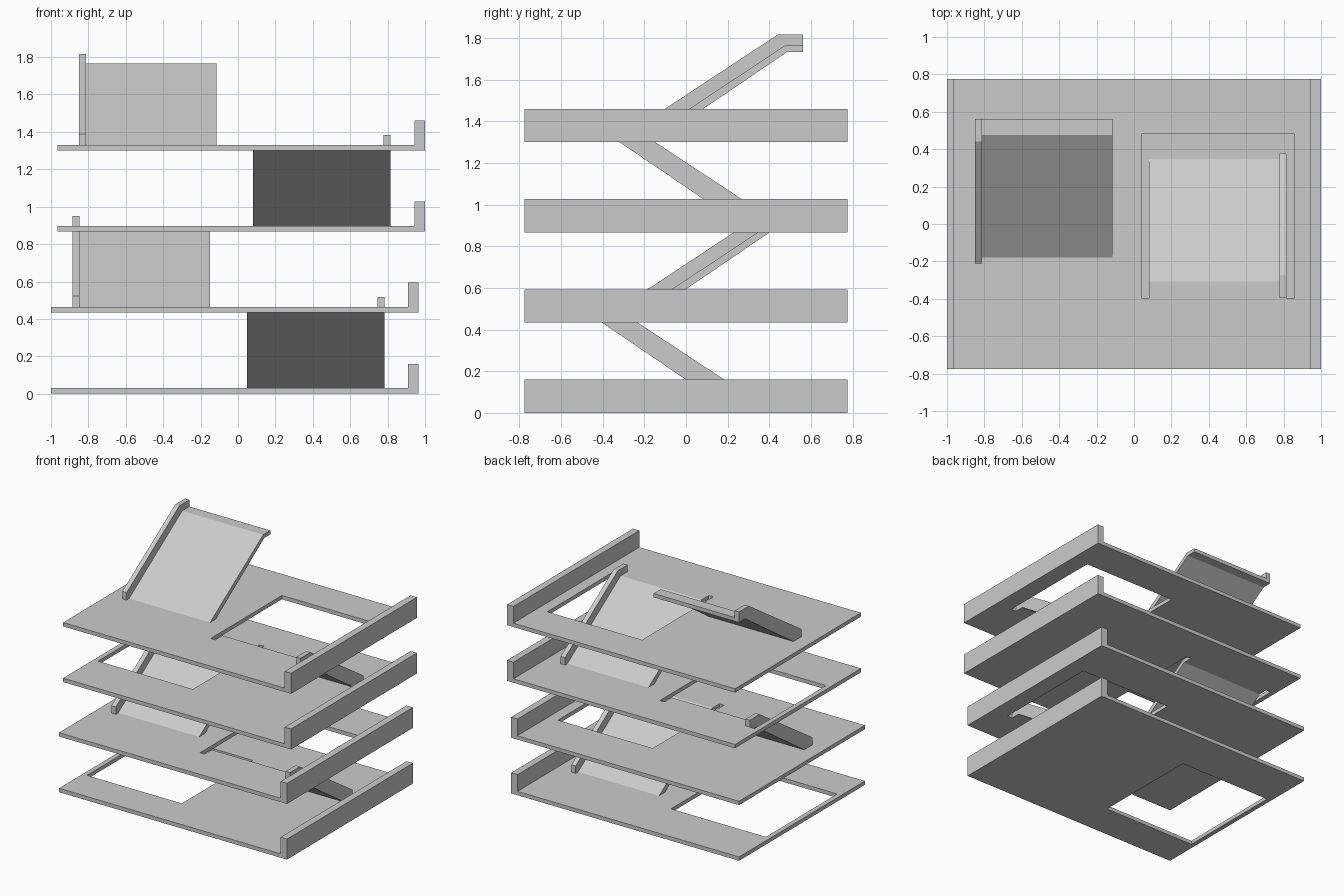
import bpy, bmesh
from mathutils import Matrix

if "Cube" in bpy.data.objects:
    bpy.data.objects.remove(bpy.data.objects["Cube"])

STEP, T = 0.4337, 0.03           # storey height, slab thickness
W, WALL = 0.055, 0.16            # parapet width and height
Y = 0.775


def finish(name, bm, matrix=None):
    if matrix:
        bmesh.ops.transform(bm, matrix=matrix, verts=bm.verts)
    bmesh.ops.dissolve_limit(bm, angle_limit=0.001, verts=bm.verts, edges=bm.edges)
    bmesh.ops.recalc_face_normals(bm, faces=bm.faces)
    me = bpy.data.meshes.new(name)
    bm.to_mesh(me)
    bm.free()
    ob = bpy.data.objects.new(name, me)
    bpy.context.collection.objects.link(ob)
    return ob


def extrude_up(bm, faces, h, axis=2):
    r = bmesh.ops.extrude_face_region(bm, geom=faces)
    vs = [g for g in r["geom"] if isinstance(g, bmesh.types.BMVert)]
    d = [0, 0, 0]
    d[axis] = h
    bmesh.ops.translate(bm, vec=d, verts=vs)


def floor(name, x0, x1, hole, z):
    """Slab with one rectangular ramp opening."""
    hx0, hx1, hy0, hy1 = hole
    xs, ys = [x0, hx0, hx1, x1], [-Y, hy0, hy1, Y]
    bm = bmesh.new()
    v = [[bm.verts.new((x, y, z)) for y in ys] for x in xs]
    faces = [bm.faces.new((v[i][j], v[i + 1][j], v[i + 1][j + 1], v[i][j + 1]))
             for i in range(3) for j in range(3) if (i, j) != (1, 1)]
    # keep the underside when extruding
    extrude_up(bm, faces, T)
    if len([f for f in bm.faces if all(abs(q.co.z - z) < 1e-6 for q in f.verts)]) == 0:
        for i in range(3):
            for j in range(3):
                if (i, j) != (1, 1):
                    bm.faces.new((v[i][j], v[i][j + 1], v[i + 1][j + 1], v[i + 1][j]))
    return finish(name, bm)


def prism(name, profile, x0, x1, matrix=None):
    """Extrude a (y, z) profile along x."""
    bm = bmesh.new()
    a = [bm.verts.new((x0, y, z)) for y, z in profile]
    b = [bm.verts.new((x1, y, z)) for y, z in profile]
    n = len(a)
    bm.faces.new(a)
    bm.faces.new(b[::-1])
    for i in range(n):
        bm.faces.new((a[i], b[i], b[(i + 1) % n], a[(i + 1) % n]))
    return finish(name, bm, matrix)


# Ramp profiles, z measured from the floor surface
END = 0.562
UNDER = [(-0.108, 0), (0.487, STEP - T), (END, STEP - T)]
DECK = UNDER + [(END, STEP), (0.475, STEP), (-0.18, 0)]
CURB = UNDER + [(END, 0.486), (0.44, 0.486), (-0.21, 0.058), (-0.21, 0)]
RX0, RX1, CW = -0.85, -0.115, 0.037
HOLE = (-0.893, -0.075, -0.315, END)   # opening around a ramp in ramp space

# (x shift, y shift, turned round) for the ramp rising to each floor
landings = [(-0.07, -0.17, False), (-0.067, 0.083, True),
            (-0.034, -0.085, False), (-0.034, 0.167, True), (0, 0, False)]

for i in range(5):
    dx, dy, turned = landings[i]
    s = -1 if turned else 1
    # Floors and parapets
    if i < 4:
        z = i * STEP
        x0, x1 = (-1.0, 0.965) if i < 2 else (-0.965, 1.0)
        hx = sorted((s * HOLE[0] + dx, s * HOLE[1] + dx))
        hy = sorted((s * HOLE[2] + dy, s * HOLE[3] + dy))
        floor(f"floor_{i}", x0, x1, (*hx, *hy), z)
        prism(f"parapet_{i}", [(-Y, z), (Y, z), (Y, z + WALL), (-Y, z + WALL)], x1 - W, x1)
    # Ramps with a curb on the outer edge
    if i > 0:
        m = Matrix.Translation((dx, dy, (i - 1) * STEP + T)) @ Matrix.Diagonal((s, s, 1, 1))
        prism(f"ramp_{i}", DECK, RX0 + CW, RX1, m)
        prism(f"ramp_curb_{i}", CURB, RX0, RX0 + CW, m)
